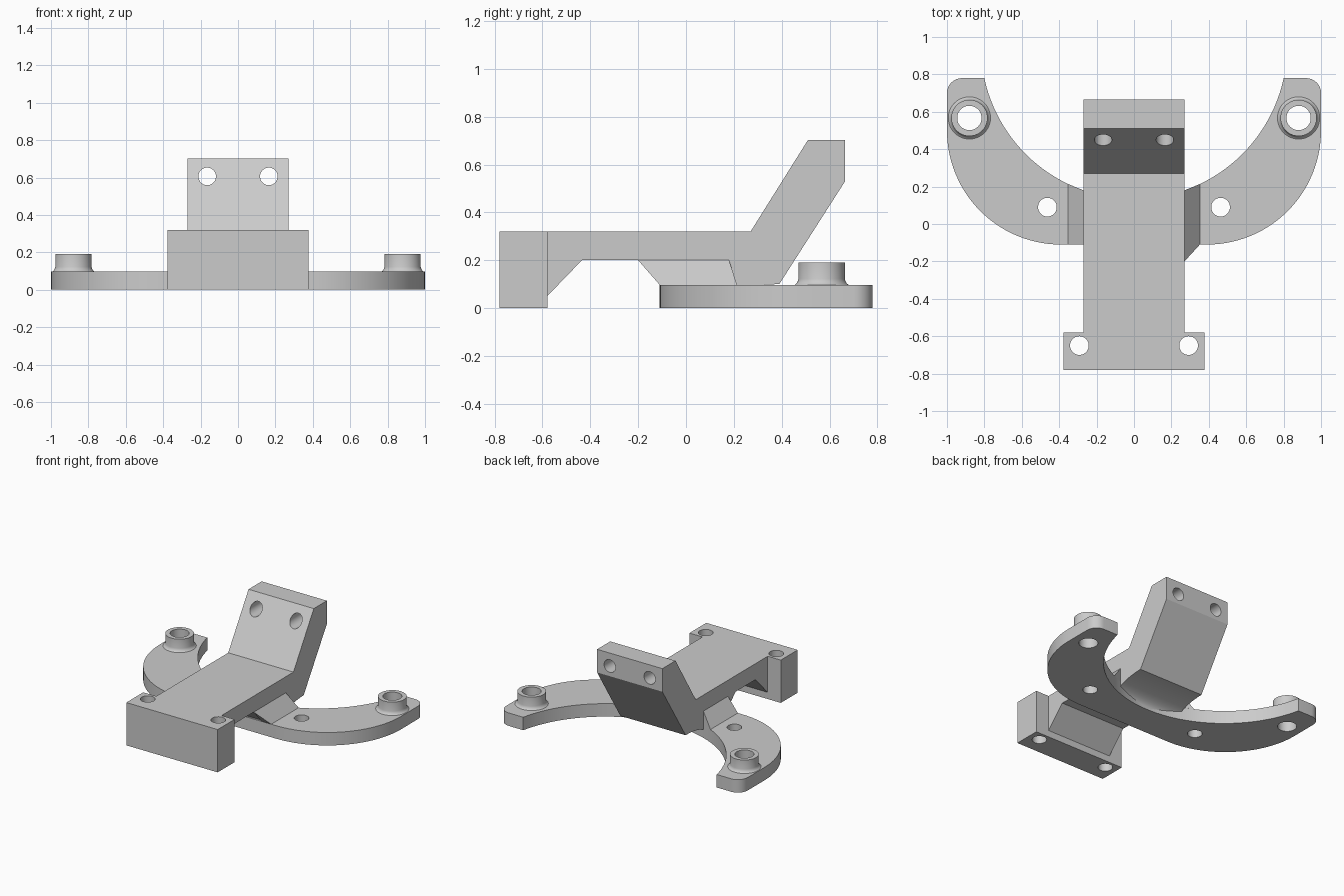
import bpy, bmesh, math
from mathutils import Vector

if "Cube" in bpy.data.objects:
    bpy.data.objects.remove(bpy.data.objects["Cube"])

GREY = (0.6, 0.6, 0.6, 1)
grey = bpy.data.materials.new("plain grey")
grey.use_nodes = True
grey.diffuse_color = GREY
grey.node_tree.nodes["Principled BSDF"].inputs["Base Color"].default_value = GREY


def finish(name, bm):
    bmesh.ops.recalc_face_normals(bm, faces=bm.faces)
    mesh = bpy.data.meshes.new(name)
    bm.to_mesh(mesh)
    bm.free()
    mesh.materials.append(grey)
    ob = bpy.data.objects.new(name, mesh)
    bpy.context.collection.objects.link(ob)
    return ob


def prism(name, points, offset):
    """Extrude a closed outline of 3D points along an offset."""
    bm = bmesh.new()
    face = bm.faces.new([bm.verts.new(p) for p in points])
    result = bmesh.ops.extrude_face_region(bm, geom=[face], use_keep_orig=True)
    moved = [v for v in result["geom"] if isinstance(v, bmesh.types.BMVert)]
    bmesh.ops.translate(bm, verts=moved, vec=offset)
    return finish(name, bm)


def arc(cx, cy, rx, ry, start, end, n):
    steps = [math.radians(start + (end - start) * i / n) for i in range(n + 1)]
    return [(cx + rx * math.cos(a), cy + ry * math.sin(a)) for a in steps]


def drill(ob, centres, radius, axis):
    """Cut round through holes along an axis, then drop the cutters."""
    direction = Vector(axis)
    side = direction.orthogonal().normalized()
    other = direction.cross(side)
    for c in centres:
        ring = [Vector(c) - direction + side * u + other * v
                for u, v in arc(0, 0, radius, radius, 0, 352.5, 47)]
        cutter = prism("hole_cutter", ring, direction * 2)
        cutter.hide_render = True
        mod = ob.modifiers.new("hole", "BOOLEAN")
        mod.operation = "DIFFERENCE"
        mod.solver = "EXACT"
        mod.object = cutter
        bpy.context.view_layer.objects.active = ob
        bpy.ops.object.modifier_apply(modifier=mod.name)
        bpy.data.objects.remove(cutter)


parts = []
TOP = 0.097     # plate thickness
HALF = 0.27     # half width of the beam
IN_Y, IN_R = 0.953, 0.819   # inner arc of the plate


def inner_y(x):
    return IN_Y - math.sqrt(IN_R ** 2 - x ** 2)


# Curved base plate with two arms, outlined from right foot round to left
right = arc(0.39, 0.5, 0.61, 0.61, -90, 0, 28) + arc(0.92, 0.7, 0.08, 0.08, 0, 90, 8)
left = [(-x, y) for x, y in reversed(right)]
inner = arc(0, IN_Y, IN_R, IN_R, 347.8, 192.2, 56)
plate = prism("base_plate", [(x, y, 0) for x, y in right + inner + left], (0, 0, TOP))
drill(plate, [(s * 0.463, 0.09, 0) for s in (-1, 1)], 0.05, (0, 0, 1))
drill(plate, [(s * 0.88, 0.567, 0) for s in (-1, 1)], 0.065, (0, 0, 1))
parts.append(plate)

# Beam with the raised rear tab and a hollow below it
fillet = arc(0.39, 0.01, 0.256, 0.09, 180, 90, 14)
profile = [(-0.58, 0.32), (0.27, 0.32), (0.51, 0.703), (0.665, 0.703), (0.665, 0.53)]
profile += list(reversed(fillet))
profile += [(-0.1, 0.01), (-0.1, 0.1), (-0.2, 0.2), (-0.435, 0.2), (-0.58, 0.05)]
beam = prism("beam", [(-HALF, y, z) for y, z in profile], (2 * HALF, 0, 0))
drill(beam, [(s * 0.165, 0.6, 0.606) for s in (-1, 1)], 0.047, (0, 1, 0))
parts.append(beam)

# Front foot block
foot = [(-0.378, -0.78, 0), (0.378, -0.78, 0), (0.378, -0.58, 0), (-0.378, -0.58, 0)]
block = prism("front_block", foot, (0, 0, 0.32))
drill(block, [(s * 0.292, -0.65, 0.1) for s in (-1, 1)], 0.05, (0, 0, 1))
parts.append(block)

# Sloped gussets between beam and plate; the left one runs out to a point
for name, s, tip in (("left_gusset", 1, -0.2), ("right_gusset", -1, -0.11)):
    bm = bmesh.new()
    ends = []
    for back in (False, True):
        ring = []
        for x, z, front in ((HALF, 0.2, tip), (0.352, TOP, -0.11), (HALF, TOP, -0.11)):
            ring.append(bm.verts.new((s * x, inner_y(x) if back else front, z)))
        bm.faces.new(ring)
        ends.append(ring)
    for i in range(3):
        j = (i + 1) % 3
        bm.faces.new((ends[0][i], ends[0][j], ends[1][j], ends[1][i]))
    parts.append(finish(name, bm))

# Hollow bosses with a flared foot, turned from a closed section
section = [(0.065, TOP), (0.113, TOP), (0.106, 0.102), (0.1, 0.112), (0.097, 0.122),
           (0.097, 0.19), (0.065, 0.19)]
for name, s in (("left_boss", 1), ("right_boss", -1)):
    bm = bmesh.new()
    verts = [bm.verts.new((r, 0, z)) for r, z in section]
    edges = [bm.edges.new((verts[i - 1], verts[i])) for i in range(len(verts))]
    bmesh.ops.spin(bm, geom=verts + edges, cent=(0, 0, 0), axis=(0, 0, 1),
                   angle=math.tau, steps=48)
    bmesh.ops.remove_doubles(bm, verts=bm.verts, dist=0.0001)
    bmesh.ops.translate(bm, verts=bm.verts, vec=(s * 0.88, 0.567, 0))
    parts.append(finish(name, bm))

# Smooth the round walls, keep hard edges
bpy.ops.object.select_all(action="DESELECT")
for ob in parts:
    ob.select_set(True)
bpy.context.view_layer.objects.active = parts[0]
bpy.ops.object.shade_smooth_by_angle(angle=math.radians(30))
